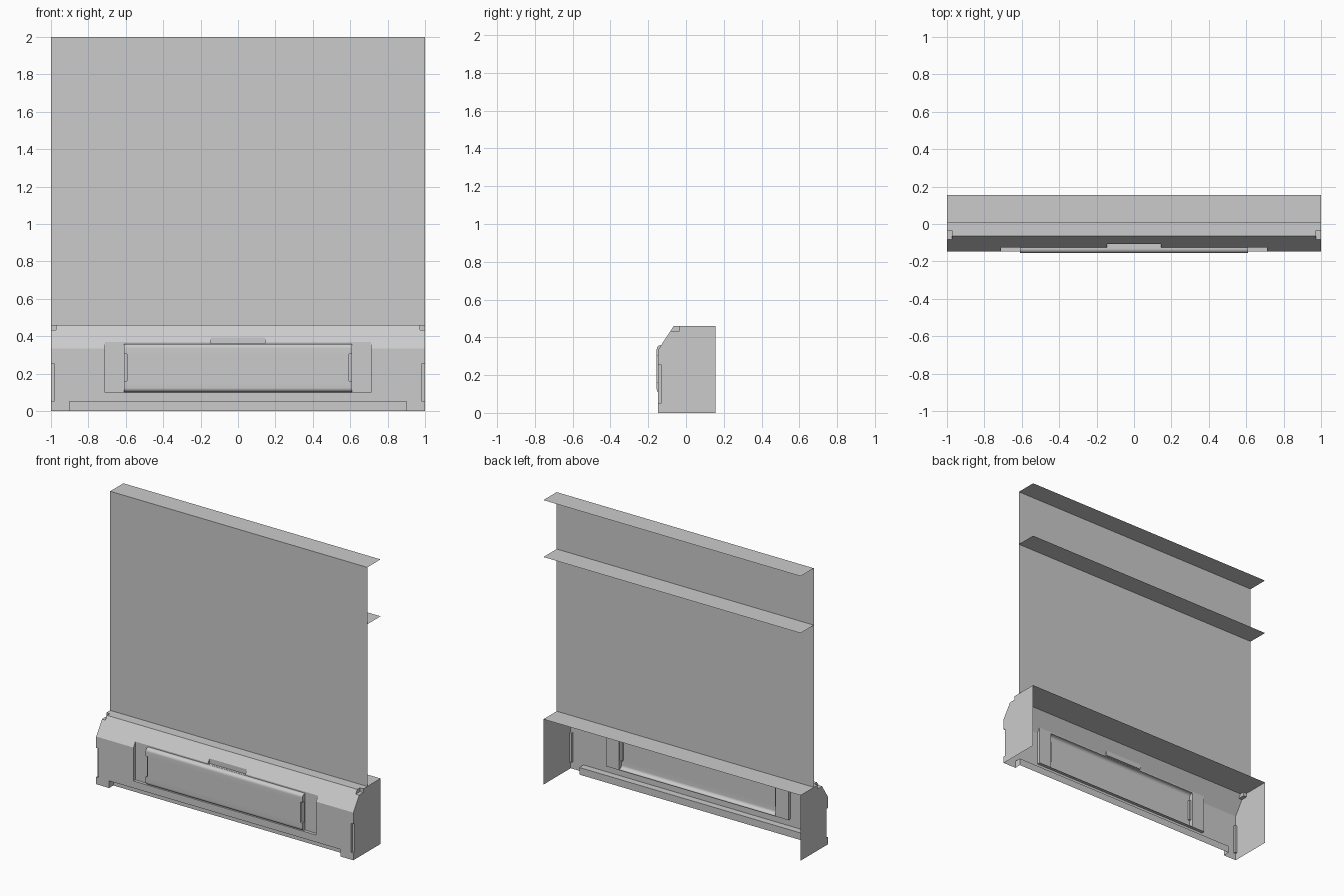
import bpy, bmesh, math

if "Cube" in bpy.data.objects:
    bpy.data.objects.remove(bpy.data.objects["Cube"])

BACK, WALL = 0.155, 0.008


def mesh_object(name, bm):
    bmesh.ops.recalc_face_normals(bm, faces=bm.faces)
    me = bpy.data.meshes.new(name)
    bm.to_mesh(me)
    bm.free()
    ob = bpy.data.objects.new(name, me)
    bpy.context.collection.objects.link(ob)
    return ob


def prism(name, profile, x0, x1):
    """Extrude a (y, z) profile along x."""
    bm = bmesh.new()
    face = bm.faces.new([bm.verts.new((x0, y, z)) for y, z in profile])
    ext = bmesh.ops.extrude_face_region(bm, geom=[face])["geom"]
    bmesh.ops.translate(bm, vec=(x1 - x0, 0, 0),
                        verts=[v for v in ext if isinstance(v, bmesh.types.BMVert)])
    return mesh_object(name, bm)


def box(x0, x1, y0, y1, z0, z1):
    return prism("cutter", [(y0, z0), (y1, z0), (y1, z1), (y0, z1)], x0, x1)


def combine(target, other, op):
    mod = target.modifiers.new("bool", "BOOLEAN")
    mod.operation, mod.solver, mod.object = op, "EXACT", other
    dg = bpy.context.evaluated_depsgraph_get()
    me = bpy.data.meshes.new_from_object(target.evaluated_get(dg))
    target.modifiers.clear()
    target.data = me
    bpy.data.objects.remove(other)


def sheet(name, corners):
    bm = bmesh.new()
    bm.faces.new([bm.verts.new(c) for c in corners])
    return mesh_object(name, bm)


# Base cabinet with a sloped upper front
base = prism("base_cabinet", [(-0.147, 0), (BACK, 0), (BACK, 0.46),
                              (-0.065, 0.46), (-0.147, 0.335)], -1, 1)

# Wide recess, top slot and toe kick
combine(base, box(-0.71, 0.71, -0.3, -0.125, 0.10, 0.5), "DIFFERENCE")
combine(base, box(-0.145, 0.145, -0.3, -0.108, 0.36, 0.5), "DIFFERENCE")
combine(base, box(-0.9, 0.9, -0.3, -0.10, -0.1, 0.05), "DIFFERENCE")

# Rounded front panel, fused into the recess
r = 0.022
profile = [(-0.118, 0.359), (-0.118, 0.102)]
for cz, start in ((0.102 + r, 270), (0.359 - r, 180)):
    for i in range(9):
        a = math.radians(start - i * 90 / 8)
        profile.append((-0.155 + r + r * math.cos(a), cz + r * math.sin(a)))
combine(base, prism("front_panel", profile, -0.61, 0.61), "UNION")

# Notches at both ends: panel grips, corner slots, top corners
for s in (-1, 1):
    for a, b, y0, y1, z0, z1 in ((0.594, 0.65, -0.3, -0.14, 0.16, 0.305),
                                 (0.983, 1.1, -0.3, -0.132, 0.05, 0.255),
                                 (0.973, 1.1, -0.2, -0.035, 0.433, 0.6)):
        combine(base, box(min(s * a, s * b), max(s * a, s * b), y0, y1, z0, z1),
                "DIFFERENCE")

# Open the shell at the back and underneath
bm = bmesh.new()
bm.from_mesh(base.data)
gone = [f for f in bm.faces
        if all(abs(v.co.y - BACK) < 1e-4 for v in f.verts)
        or all(abs(v.co.z) < 1e-4 for v in f.verts)]
bmesh.ops.delete(bm, geom=gone, context="FACES")
bm.to_mesh(base.data)
bm.free()
bpy.ops.object.select_all(action="DESELECT")
base.select_set(True)
bpy.context.view_layer.objects.active = base
bpy.ops.object.shade_smooth_by_angle(angle=math.radians(30))

# Thin back wall and the two shelves behind it
sheet("wall_panel", [(-1, WALL, 0.46), (1, WALL, 0.46), (1, WALL, 2), (-1, WALL, 2)])
for name, z in (("middle_shelf", 1.6), ("top_shelf", 2.0)):
    sheet(name, [(-1, WALL, z), (1, WALL, z), (1, BACK, z), (-1, BACK, z)])
